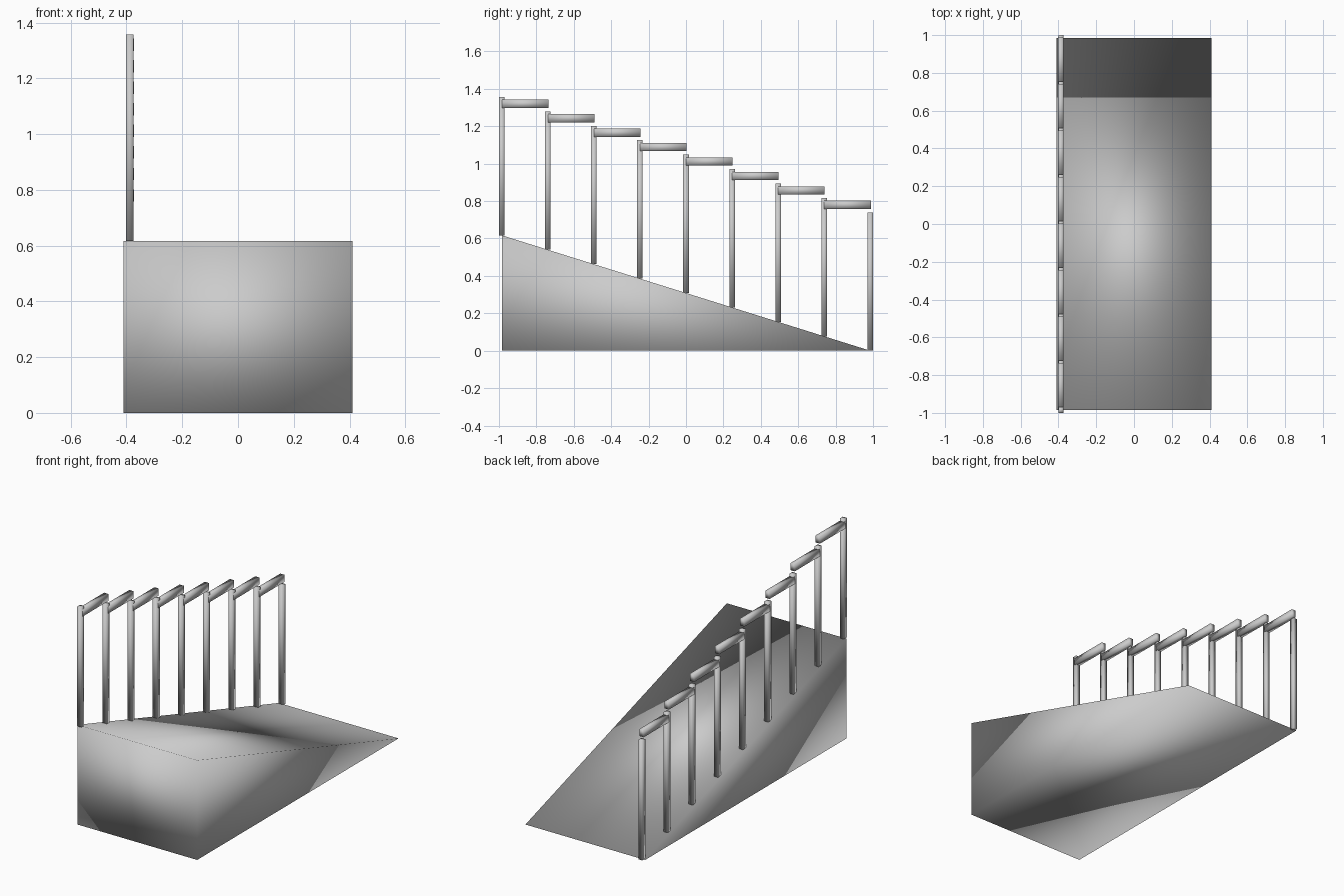
import bpy, bmesh

if "Cube" in bpy.data.objects:
    bpy.data.objects.remove(bpy.data.objects["Cube"])

HALF_X, HALF_Y, RISE = 0.41, 0.985, 0.617
RAIL_X = -0.3875
COUNT = 9
STEP_Y = 2 * HALF_Y / (COUNT - 1)
STEP_Z = RISE / (COUNT - 1)


def finish(name, bm):
    bmesh.ops.recalc_face_normals(bm, faces=bm.faces)
    for f in bm.faces:
        f.smooth = True
    mesh = bpy.data.meshes.new(name)
    bm.to_mesh(mesh)
    bm.free()
    obj = bpy.data.objects.new(name, mesh)
    bpy.context.collection.objects.link(obj)
    return obj


def box(name, x, y, z):
    """Box from (min, max) ranges on each axis."""
    bm = bmesh.new()
    bmesh.ops.create_cube(bm, size=1)
    for v in bm.verts:
        v.co = [r[0] if c < 0 else r[1] for c, r in zip(v.co, (x, y, z))]
    return finish(name, bm)


# Wedge ramp: triangular profile extruded across x
bm = bmesh.new()
profile = [(-HALF_Y, 0), (HALF_Y, 0), (-HALF_Y, RISE)]
side = bm.faces.new([bm.verts.new((-HALF_X, y, z)) for y, z in profile])
ext = bmesh.ops.extrude_face_region(bm, geom=[side], use_keep_orig=True)
moved = [g for g in ext["geom"] if isinstance(g, bmesh.types.BMVert)]
bmesh.ops.translate(bm, vec=(2 * HALF_X, 0, 0), verts=moved)
finish("ramp", bm)

# Posts down the slope, each with a level rail reaching to the next post
for i in range(COUNT):
    y = -HALF_Y + i * STEP_Y
    z = RISE - i * STEP_Z
    box(f"post_{i + 1}", (RAIL_X - 0.0135, RAIL_X + 0.0135),
        (y - 0.015, y + 0.015), (z, z + 0.74))
    if i < COUNT - 1:
        box(f"rail_{i + 1}", (RAIL_X - 0.0145, RAIL_X + 0.0145),
            (y, y + STEP_Y + 0.003), (z + 0.681, z + 0.725))
